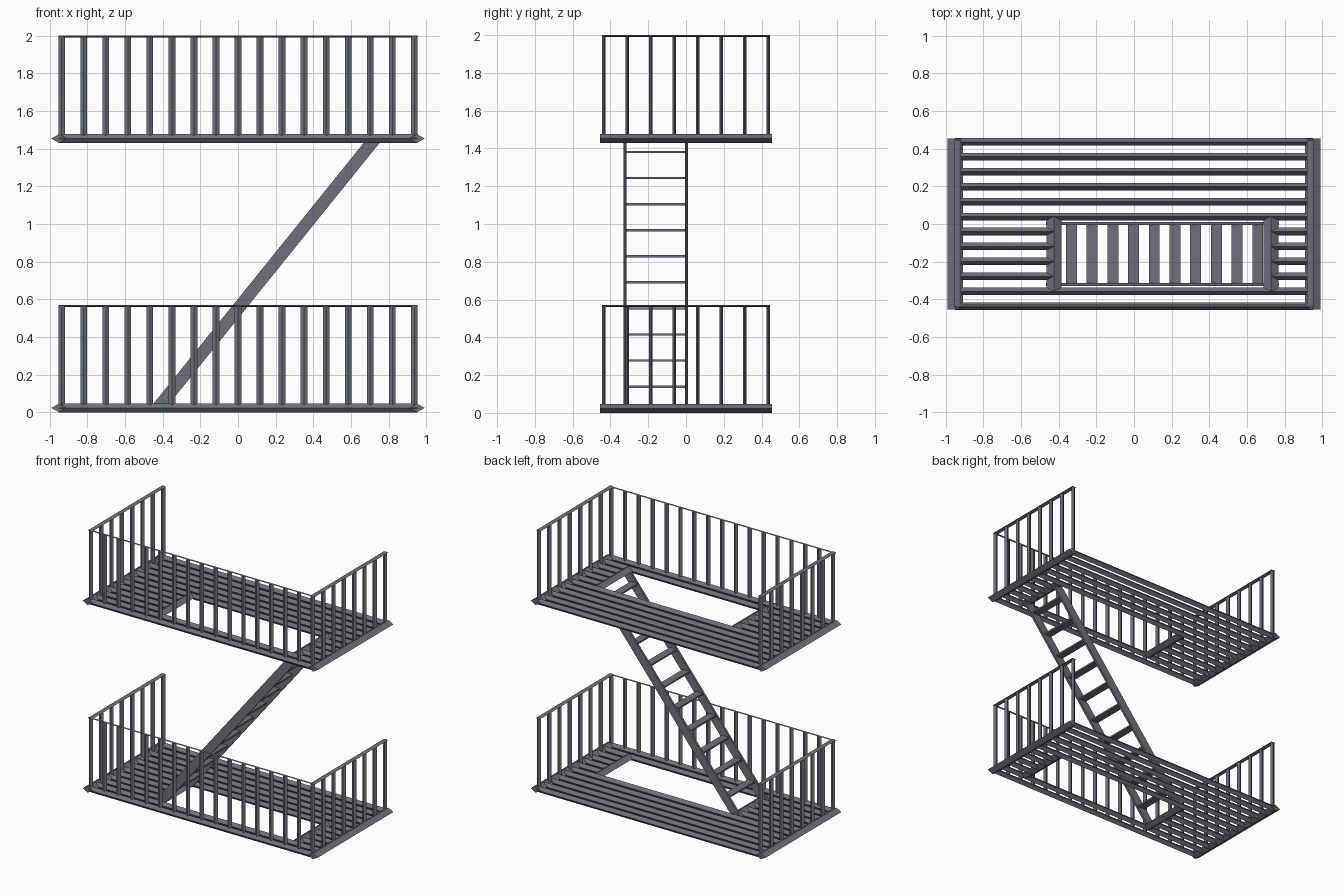
import bpy, bmesh
from mathutils import Vector

if "Cube" in bpy.data.objects:
    bpy.data.objects.remove(bpy.data.objects["Cube"])

steel = bpy.data.materials.new("dark grey steel")
steel.diffuse_color = (0.16, 0.163, 0.195, 1)
steel.use_nodes = True
steel.node_tree.nodes["Principled BSDF"].inputs["Base Color"].default_value = steel.diffuse_color


def bar(bm, a, b, u, v, diamond=True):
    """Straight bar from a to b; u and v are the half-size vectors of its section."""
    a, b, u, v = Vector(a), Vector(b), Vector(u), Vector(v)
    sec = [u, v, -u, -v] if diamond else [u + v, v - u, -u - v, u - v]
    r0 = [bm.verts.new(a + s) for s in sec]
    r1 = [bm.verts.new(b + s) for s in sec]
    bm.faces.new(r0)
    bm.faces.new(r1[::-1])
    for i in range(4):
        j = (i + 1) % 4
        bm.faces.new((r0[j], r0[i], r1[i], r1[j]))


def finish(bm, name):
    bmesh.ops.recalc_face_normals(bm, faces=bm.faces)
    me = bpy.data.meshes.new(name)
    bm.to_mesh(me)
    bm.free()
    me.materials.append(steel)
    bpy.context.collection.objects.link(bpy.data.objects.new(name, me))


H = 0.0235                       # half height of the floor bars
SX, SY = 0.95, 0.435             # floor frame centre lines
X0, X1 = -0.425, 0.728           # stair opening
LEVEL = 1.43


def platform(z, name):
    # floor: slats along x, interrupted by the stair opening
    bm = bmesh.new()
    c = z + H
    for i in range(12):
        y = 0.4365 - i * 0.0794
        spans = [(-SX, X0), (X1, SX)] if 6 <= i <= 9 else [(-SX, SX)]
        for a, b in spans:
            bar(bm, (a, y, c), (b, y, c), (0, 0.02, 0), (0, 0, H))
    # end beams and opening trimmers
    for x in (-SX, SX):
        bar(bm, (x, -0.455, c), (x, 0.455, c), (0.041, 0, 0), (0, 0, H))
    for x in (X0, X1):
        bar(bm, (x, -0.355, c), (x, 0.042, c), (0.04, 0, 0), (0, 0, H))
    finish(bm, name + "_floor")

    # railing on the front and both ends
    bm = bmesh.new()
    lo, hi, rx, ry = z + 0.03, z + 0.565, 0.936, 0.435
    for i in range(17):
        x = -rx + i * rx / 8
        bar(bm, (x, -ry, lo), (x, -ry, hi), (0.018, 0, 0), (0, 0.009, 0))
    for x in (-rx, rx):
        for i in range(1, 8):
            y = -ry + i * 2 * ry / 7
            bar(bm, (x, y, lo), (x, y, hi), (0.018, 0, 0), (0, 0.009, 0))
        bar(bm, (x, -ry - 0.009, hi), (x, ry + 0.009, hi), (0.018, 0, 0), (0, 0, 0.005))
    bar(bm, (-rx - 0.018, -ry, hi), (rx + 0.018, -ry, hi), (0, 0.009, 0), (0, 0, 0.005))
    finish(bm, name + "_railing")


platform(0, "lower")
platform(LEVEL, "upper")

# ladder side rails
bm = bmesh.new()
for y in (-0.322, 0.002):
    bar(bm, (X0, y, H), (X1, y, LEVEL + H), (0.042, 0, 0), (0, 0.008, 0), False)
finish(bm, "ladder_side_rails")

# ladder treads
bm = bmesh.new()
for i in range(10):
    x, z = -0.332 + i * 0.1099, 0.139 + i * 0.138
    bar(bm, (x, -0.322, z), (x, 0.002, z), (0.029, 0, 0), (0, 0, 0.006), False)
finish(bm, "ladder_treads")
